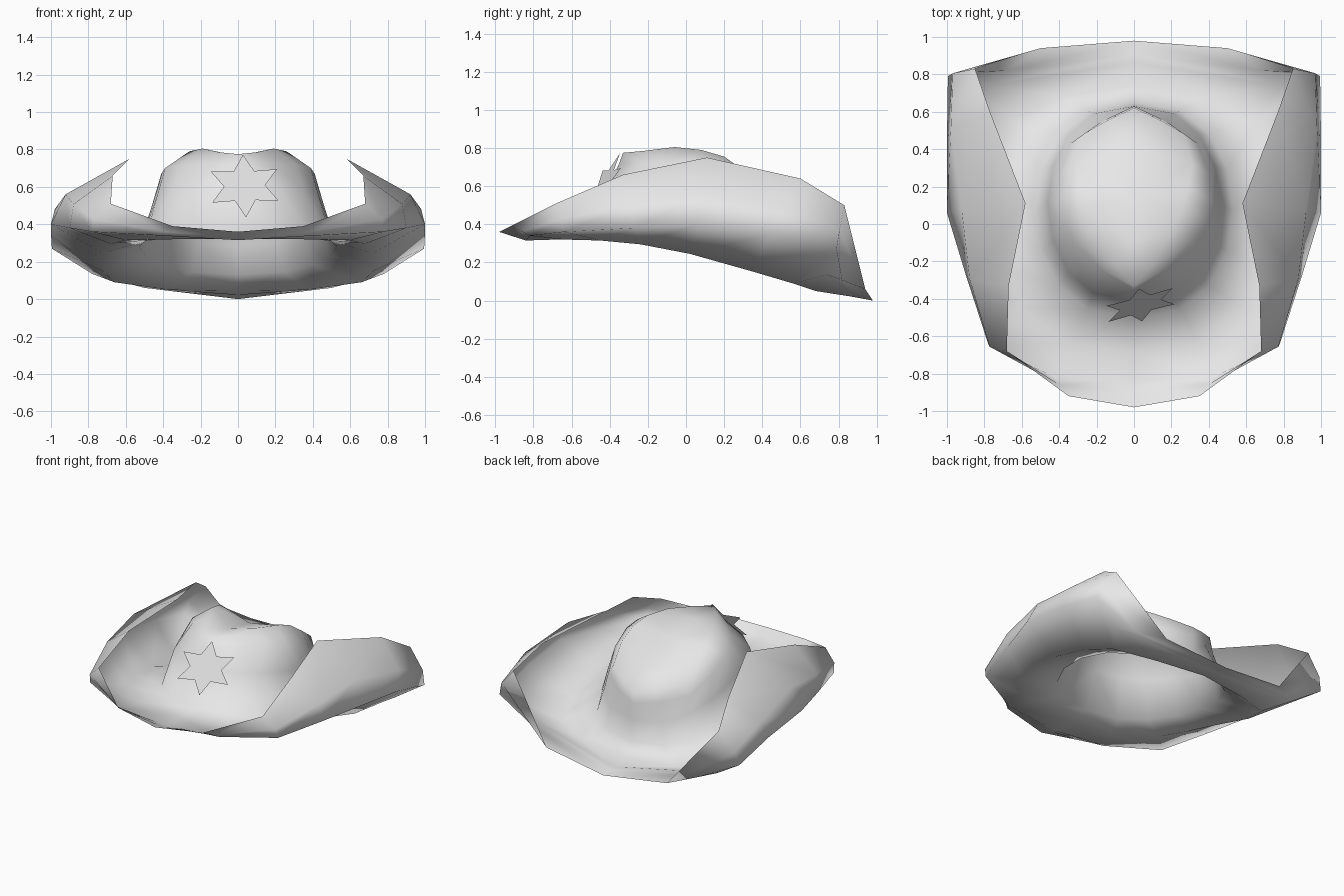
import bpy, bmesh
from math import sin, cos, pi
from mathutils import Vector

if "Cube" in bpy.data.objects:
    bpy.data.objects.remove(bpy.data.objects["Cube"], do_unlink=True)

felt = bpy.data.materials.new("light_grey_felt")
grey = (0.8, 0.8, 0.8, 1)
felt.use_nodes = True
felt.diffuse_color = grey
for node in felt.node_tree.nodes:
    if node.type == 'BSDF_PRINCIPLED':
        node.inputs["Base Color"].default_value = grey

STEPS = 8  # segments from front to back on one side


def half_oval(front, back, width, z_front, z_side, z_back):
    """Half oval from front to back whose height follows a parabola."""
    ring = []
    for i in range(STEPS + 1):
        t = pi * i / STEPS
        s = (1 - cos(t)) / 2
        z = (z_front * (1 - s) * (1 - 2 * s) + z_side * 4 * s * (1 - s)
             + z_back * s * (2 * s - 1))
        x = width * sin(t) ** 0.8 if 0 < i < STEPS else 0
        ring.append(Vector((x, front + (back - front) * s, z)))
    return ring


def half_ring(*points):
    return [Vector(p) for p in points]


def finish(name, bm):
    mesh = bpy.data.meshes.new(name)
    bm.to_mesh(mesh)
    bm.free()
    obj = bpy.data.objects.new(name, mesh)
    bpy.context.collection.objects.link(obj)
    mesh.materials.append(felt)
    return obj


# Crown from the pinched top down to the brim
ridge = half_ring(
    (0, -.33, .775), (.1, -.22, .785), (.19, -.06, .805), (.26, .08, .79), (.29, .2, .755),
    (.31, .32, .67), (.27, .48, .56), (.14, .555, .52), (0, .62, .48))
shoulder = half_ring(
    (0, -.35, .72), (.18, -.24, .72), (.31, -.1, .72), (.39, .02, .7), (.41, .12, .67),
    (.4, .27, .59), (.34, .43, .48), (.17, .55, .43), (0, .63, .41))
wall = half_oval(-.41, .63, .46, .6, .5, .28)
base = half_oval(-.5, .65, .53, .325, .28, .13)

# Brim: underside trough, widest line, and the free edge rolled up at the sides
trough = half_ring(
    (0, -.68, .32), (.35, -.64, .32), (.6, -.45, .315), (.68, -.24, .295), (.72, .02, .245),
    (.73, .34, .155), (.66, .56, .09), (.38, .68, .05), (0, .74, .045))
fold = half_ring(
    (0, -.84, .315), (.42, -.82, .34), (.78, -.64, .36), (.9, -.27, .38), (1, .06, .4),
    (1, .45, .35), (.995, .79, .27), (.78, .74, .135), (0, .86, .022))
rim = half_ring(
    (0, -.98, .36), (.35, -.92, .39), (.68, -.68, .51), (.67, -.33, .66), (.58, .11, .75),
    (.77, .6, .64), (.85, .83, .5), (.5, .94, .06), (0, .98, 0))

# The roll swells outward between the widest line and the edge
roll = []
for i, (low, high) in enumerate(zip(fold, rim)):
    swell = abs(sin(pi * i / STEPS)) ** 3
    roll.append(low.lerp(high, .4) + swell * Vector((.09, 0, .02)))

# Hat: skin the rings, close the top, mirror to the other side
bm = bmesh.new()
rings = [[bm.verts.new(p) for p in ring]
         for ring in (ridge, shoulder, wall, base, trough, fold, roll, rim)]
dent = [bm.verts.new((0, y, z)) for y, z in ((-.1, .765), (.14, .715), (.4, .59))]
for upper, lower in zip(rings, rings[1:]):
    for i in range(STEPS):
        bm.faces.new((upper[i], lower[i], lower[i + 1], upper[i + 1]))
top = rings[0]
for i in range(STEPS):
    centre = dent[0] if i < 3 else dent[1] if i < 5 else dent[2]
    bm.faces.new((top[i], top[i + 1], centre))
bm.faces.new((dent[0], top[3], dent[1]))
bm.faces.new((dent[1], top[5], dent[2]))
hat = finish("hat", bm)
hat.data.shade_smooth()
mirror = hat.modifiers.new("mirror", 'MIRROR')
mirror.use_axis = (True, False, False)
mirror.use_mirror_merge = True
mirror.merge_threshold = 0.001

# Flat six-pointed star leaning against the front of the crown
bm = bmesh.new()
points = []
for i in range(12):
    radius = .205 if i % 2 == 0 else .11
    angle = pi / 2 + .04 + i * pi / 6
    x, z = .035 + radius * cos(angle), .605 + .82 * radius * sin(angle)
    points.append(bm.verts.new((x, -.433 + .53 * (z - .605) + .25 * (x - .035), z)))
bm.faces.new(points)
finish("front_star", bm)
